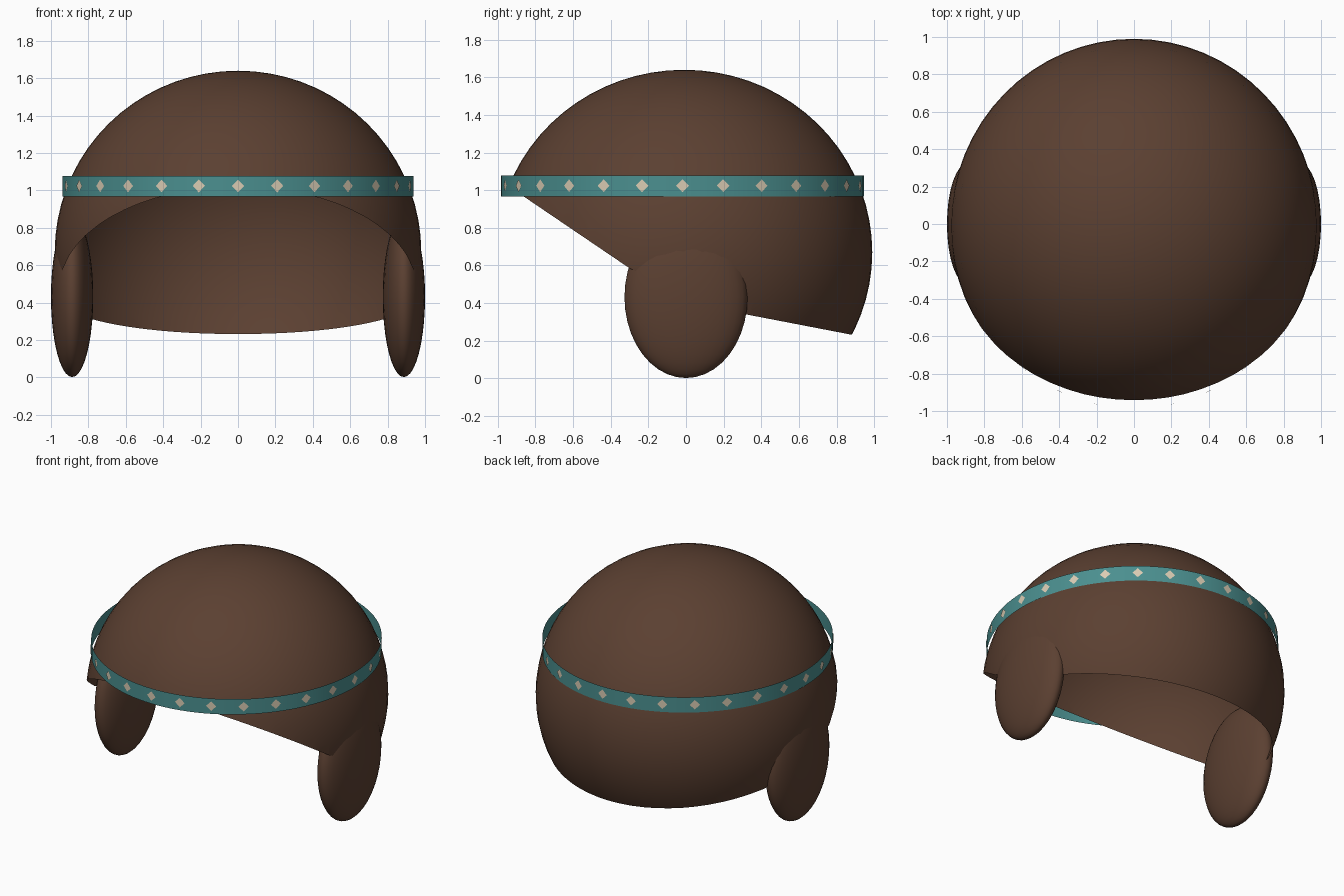
import bpy
import bmesh
import math
from mathutils import Vector, Matrix

if "Cube" in bpy.data.objects:
    bpy.data.objects.remove(bpy.data.objects["Cube"])


def make_material(name, color):
    mat = bpy.data.materials.new(name)
    mat.diffuse_color = (*color, 1.0)
    mat.use_nodes = True
    mat.node_tree.nodes["Principled BSDF"].inputs["Base Color"].default_value = mat.diffuse_color
    return mat


BROWN = make_material("brown leather", (0.105, 0.051, 0.031))
TEAL = make_material("teal cloth", (0.07, 0.275, 0.275))
CREAM = make_material("cream bead", (0.70, 0.60, 0.45))


def make_object(name, bm, mat, smooth=True):
    mesh = bpy.data.meshes.new(name)
    bm.to_mesh(mesh)
    bm.free()
    mesh.materials.append(mat)
    for poly in mesh.polygons:
        poly.use_smooth = smooth
    obj = bpy.data.objects.new(name, mesh)
    bpy.context.collection.objects.link(obj)
    return obj


def ellipsoid(center, radii, segments, rings):
    bm = bmesh.new()
    matrix = Matrix.Translation(center) @ Matrix.Diagonal((*radii, 1.0))
    bmesh.ops.create_uvsphere(bm, u_segments=segments, v_segments=rings,
                              radius=1.0, matrix=matrix)
    return bm


# Open cap shell, trimmed along a rim profile given as (y, z) points
cap = ellipsoid((0, -0.01, 0.67), (0.98, 1.0, 0.97), 64, 36)
rim = [(-0.86, 0.965), (-0.295, 0.582), (0.32, 0.34), (0.865, 0.235)]
for (y0, z0), (y1, z1) in zip(rim, rim[1:]):
    normal = Vector((0, z0 - z1, y1 - y0)).normalized()
    bmesh.ops.bisect_plane(cap, geom=cap.verts[:] + cap.edges[:] + cap.faces[:],
                           plane_co=(0, y0, z0), plane_no=normal,
                           clear_inner=True)
make_object("cap_shell", cap, BROWN)

# Ear flaps
for side, sign in (("left", -1), ("right", 1)):
    flap = ellipsoid((sign * 0.887, 0, 0.432), (0.113, 0.327, 0.43), 32, 20)
    make_object(side + "_ear_flap", flap, BROWN)

# Headband: a thin upright strip
BAND_Y, RX, RY = -0.018, 0.939, 0.964
BAND_LOW, BAND_HIGH = 0.967, 1.077
COUNT = 28


def band_point(angle, z, lift=0.0):
    return ((RX + lift) * math.sin(angle),
            BAND_Y - (RY + lift) * math.cos(angle), z)


band = bmesh.new()
steps = COUNT * 4
columns = []
for i in range(steps):
    a = math.tau * i / steps
    columns.append([band.verts.new(band_point(a, z)) for z in (BAND_LOW, BAND_HIGH)])
for i in range(steps):
    p, q = columns[i], columns[(i + 1) % steps]
    band.faces.new((p[0], q[0], q[1], p[1]))
make_object("headband", band, TEAL)

# Diamond beads around the headband
beads = bmesh.new()
half_angle, half_height, mid = 0.036, 0.034, 1.024
for i in range(COUNT):
    a = math.tau * i / COUNT
    corners = [(a - half_angle, mid), (a, mid - half_height),
               (a + half_angle, mid), (a, mid + half_height)]
    beads.faces.new([beads.verts.new(band_point(t, z, 0.004)) for t, z in corners])
make_object("headband_diamonds", beads, CREAM, smooth=False)
